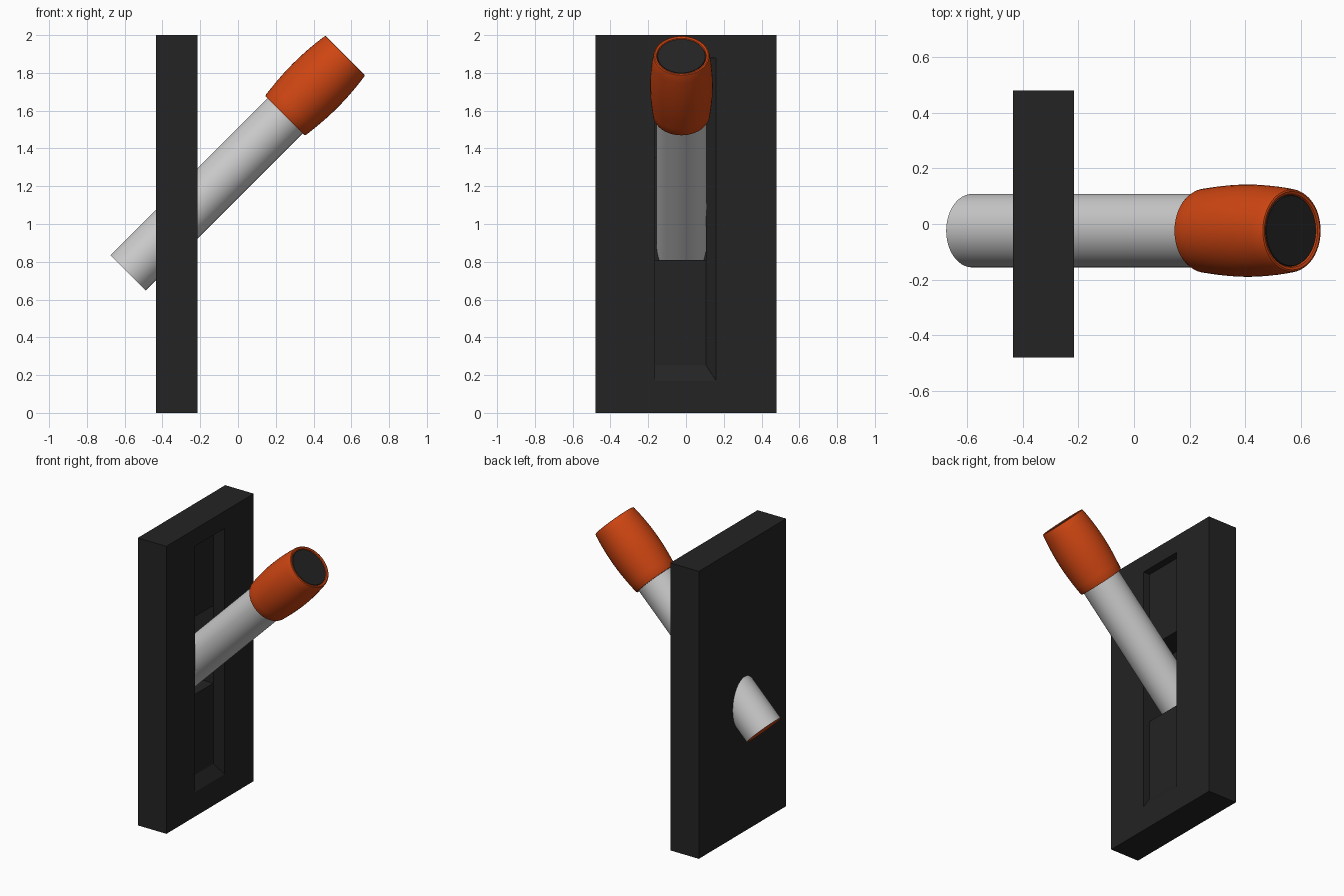
import bpy, bmesh, math
from mathutils import Vector, Matrix

if "Cube" in bpy.data.objects:
    bpy.data.objects.remove(bpy.data.objects["Cube"])


def material(name, rgb):
    m = bpy.data.materials.new(name)
    m.diffuse_color = (*rgb, 1)
    m.use_nodes = True
    m.node_tree.nodes["Principled BSDF"].inputs["Base Color"].default_value = m.diffuse_color
    return m


BLACK = material("black", (0.017, 0.017, 0.017))
ORANGE = material("orange", (0.62, 0.06, 0.006))
WHITE = material("light_grey", (0.62, 0.62, 0.62))


def finish(name, bm, mats):
    bmesh.ops.remove_doubles(bm, verts=bm.verts, dist=1e-5)
    bmesh.ops.recalc_face_normals(bm, faces=bm.faces)
    me = bpy.data.meshes.new(name)
    bm.to_mesh(me)
    bm.free()
    ob = bpy.data.objects.new(name, me)
    bpy.context.collection.objects.link(ob)
    for m in mats:
        me.materials.append(m)
    return ob


# Plate: nested rectangles stepping from the back, round the front, into the slot
def rect(bm, x, y0, y1, z0, z1):
    return [bm.verts.new((x, y, z)) for y, z in ((y0, z0), (y1, z0), (y1, z1), (y0, z1))]


def bridge(bm, a, b):
    for i in range(4):
        j = (i + 1) % 4
        bm.faces.new((a[i], a[j], b[j], b[i]))


bm = bmesh.new()
XB, XF = -0.435, -0.215
XS, XP = XF - 0.05, XB + 0.004
back = rect(bm, XB, -0.48, 0.48, 0, 2)
front = rect(bm, XF, -0.48, 0.48, 0, 2)
slot = rect(bm, XF, -0.163, 0.16, 0.17, 1.88)
floor = rect(bm, XS, -0.163, 0.107, 0.25, 1.88)
pocket = rect(bm, XS, -0.163, 0.107, 0.81, 1.35)
deep = rect(bm, XP, -0.163, 0.107, 0.81, 1.35)
bm.faces.new(back)
bridge(bm, back, front)
bridge(bm, front, slot)
# Slot side walls share the pocket corners so the floor stays watertight
bm.faces.new((slot[0], slot[1], floor[1], floor[0]))
bm.faces.new((slot[1], slot[2], floor[2], pocket[2], pocket[1], floor[1]))
bm.faces.new((slot[2], slot[3], floor[3], floor[2]))
bm.faces.new((slot[3], slot[0], floor[0], pocket[0], pocket[3], floor[3]))
bm.faces.new((floor[0], floor[1], pocket[1], pocket[0]))
bm.faces.new((pocket[3], pocket[2], floor[2], floor[3]))
bridge(bm, pocket, deep)
bm.faces.new(deep)
finish("wall_plate", bm, [BLACK])


# Lever parts: profiles (radius, distance) turned about the 45 degree lever axis
BASE = Vector((-0.582, -0.024, 0.742))
PLACE = Matrix.Translation(BASE) @ Matrix.Rotation(math.radians(45), 4, 'Y')


def lathe(name, profile, mats, n=48):
    bm = bmesh.new()
    pts = [bm.verts.new((r, 0, t)) for r, t in profile]
    edges = [bm.edges.new(p) for p in zip(pts, pts[1:])]
    bmesh.ops.spin(bm, geom=pts + edges, cent=(0, 0, 0), axis=(0, 0, 1),
                   angle=math.tau, steps=n, use_merge=True)
    bmesh.ops.transform(bm, matrix=PLACE, verts=bm.verts)
    ob = finish(name, bm, mats)
    bpy.context.view_layer.objects.active = ob
    ob.select_set(True)
    bpy.ops.object.shade_smooth_by_angle(angle=math.radians(35))
    ob.select_set(False)
    return ob


T, L = 1.175, 1.627
lathe("lever_shaft", [(0.132, 0), (0.132, T + 0.03)], [WHITE])
lathe("shaft_end", [(0, 0), (0.131, 0)], [ORANGE])

# Handle grip: barrel-shaped with a narrow rounded rim
grip = [(0.130, T), (0.146, T), (0.151, T + 0.01)]
for i in range(1, 10):
    s = i / 10
    grip.append((0.149 + 0.017 * math.sin(math.pi * s) ** 0.8, T + 0.01 + (L - T - 0.02) * s))
grip += [(0.150, L - 0.01), (0.147, L - 0.002), (0.141, L), (0.132, L - 0.003), (0.128, L - 0.012)]
lathe("handle_grip", grip, [ORANGE])
lathe("handle_end_disc", [(0.129, L - 0.012), (0.126, L - 0.005), (0, L - 0.005)], [BLACK])
